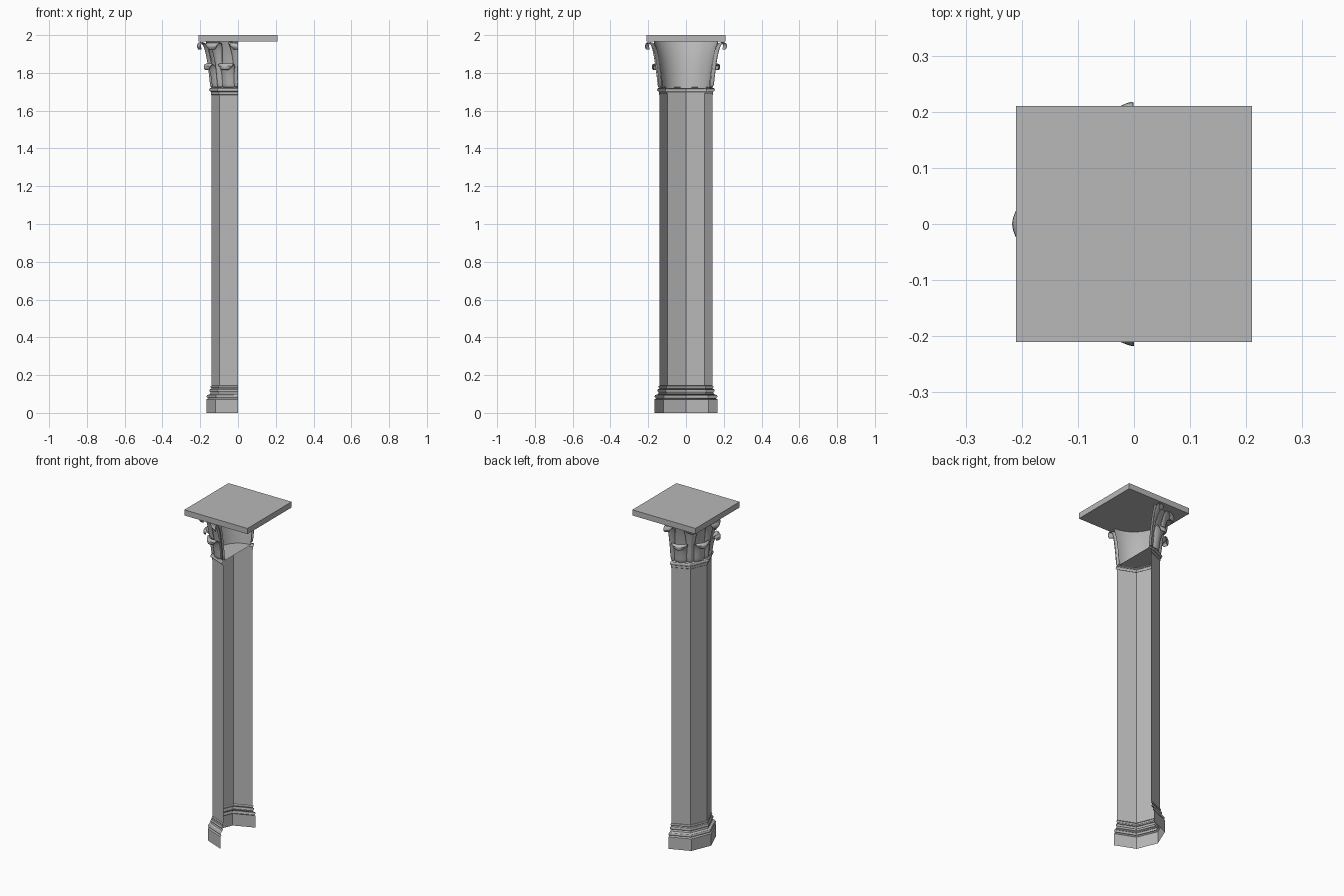
import bpy, bmesh
from math import sin, cos, pi, radians

cube = bpy.data.objects.get("Cube")
if cube:
    bpy.data.objects.remove(cube)

stone = bpy.data.materials.new("grey_stone")
stone.use_nodes = True
GREY = (0.48, 0.48, 0.48, 1)
stone.diffuse_color = GREY
stone.node_tree.nodes["Principled BSDF"].inputs["Base Color"].default_value = GREY


def make_object(name, bm, angle=30):
    mesh = bpy.data.meshes.new(name)
    bm.to_mesh(mesh)
    bm.free()
    mesh.materials.append(stone)
    mesh.shade_smooth()
    mesh.set_sharp_from_angle(angle=radians(angle))
    obj = bpy.data.objects.new(name, mesh)
    bpy.context.scene.collection.objects.link(obj)
    return obj


def half_lathe(name, profile, sides, floor=False):
    """Open half turn of a (radius, height) profile around the -x side."""
    bm = bmesh.new()
    rings = []
    for r, z in profile:
        angles = [pi / 2 + pi * i / sides for i in range(sides + 1)]
        rings.append([bm.verts.new((r * cos(a), r * sin(a), z)) for a in angles])
    for low, high in zip(rings, rings[1:]):
        for i in range(sides):
            bm.faces.new((low[i], low[i + 1], high[i + 1], high[i]))
    if floor:
        bm.faces.new(rings[0][::-1])
    return make_object(name, bm)


def torus_bulge(r, z, size, steps=6):
    """Rounded bead of the given half height, bulging out from radius r."""
    return [(r + size * cos(-pi / 2 + pi * i / steps),
             z + size * sin(-pi / 2 + pi * i / steps)) for i in range(steps + 1)]


# Octagonal half shaft, plinth and mouldings
half_lathe("plinth", [(0.167, 0), (0.167, 0.072), (0.158, 0.078)], 4)
half_lathe("base_moulding",
           torus_bulge(0.157, 0.087, 0.009)
           + [(0.148, 0.1), (0.145, 0.108)]
           + torus_bulge(0.144, 0.118, 0.008)
           + [(0.141, 0.13)]
           + torus_bulge(0.14, 0.138, 0.006)
           + [(0.139, 0.146)], 4)
half_lathe("shaft", [(0.14, 0.144), (0.14, 1.69)], 4)
half_lathe("neck_moulding",
           [(0.14, 1.683), (0.144, 1.686), (0.144, 1.7)]
           + torus_bulge(0.143, 1.71, 0.01)
           + [(0.132, 1.724)], 4)

# Smooth bell of the capital, closed underneath
half_lathe("capital_bell",
           [(0.123, 1.718), (0.128, 1.76), (0.135, 1.82), (0.145, 1.88),
            (0.157, 1.93), (0.17, 1.966)], 24, floor=True)


def leaf(name, path, turn):
    """Ribbed leaf along a path of (radius, height, half width), curling outward."""
    bm = bmesh.new()
    rows = []
    for r, z, w in path:
        row = []
        for t in (-1, -0.55, 0, 0.55, 1):
            rib = 0.008 * (1 - abs(t)) - 0.012 * t * t
            x, y = r + rib, t * w
            row.append(bm.verts.new((x * cos(turn) - y * sin(turn),
                                     x * sin(turn) + y * cos(turn), z)))
        rows.append(row)
    for low, high in zip(rows, rows[1:]):
        for i in range(4):
            bm.faces.new((low[i], low[i + 1], high[i + 1], high[i]))
    # Trim to the half that exists
    bmesh.ops.bisect_plane(bm, geom=bm.verts[:] + bm.edges[:] + bm.faces[:],
                           plane_co=(0, 0, 0), plane_no=(1, 0, 0),
                           clear_outer=True)
    obj = make_object(name, bm, 50)
    thick = obj.modifiers.new("thickness", 'SOLIDIFY')
    thick.thickness = 0.008
    thick.offset = 0
    obj.modifiers.new("rounding", 'SUBSURF').levels = 1


LOWER = [(0.136, 1.72, 0.04), (0.14, 1.76, 0.038), (0.147, 1.8, 0.036),
         (0.157, 1.835, 0.044), (0.174, 1.85, 0.048),
         (0.187, 1.838, 0.042), (0.183, 1.815, 0.022)]
UPPER = [(0.138, 1.72, 0.024), (0.144, 1.79, 0.022), (0.155, 1.87, 0.026),
         (0.167, 1.93, 0.04), (0.184, 1.962, 0.054), (0.204, 1.96, 0.052),
         (0.212, 1.94, 0.04), (0.2, 1.922, 0.022)]

# Lower leaves on the facets, taller ones on the corners
for i in range(4):
    leaf(f"lower_leaf_{i + 1}", LOWER, pi / 2 + pi * (i + 0.5) / 4)
for i in range(5):
    leaf(f"upper_leaf_{i + 1}", UPPER, pi / 2 + pi * i / 4)

# Full square slab on top
bm = bmesh.new()
bmesh.ops.create_cube(bm, size=1)
bmesh.ops.scale(bm, vec=(0.42, 0.42, 0.034), verts=bm.verts)
bmesh.ops.translate(bm, vec=(0, 0, 1.983), verts=bm.verts)
make_object("top_slab", bm)
